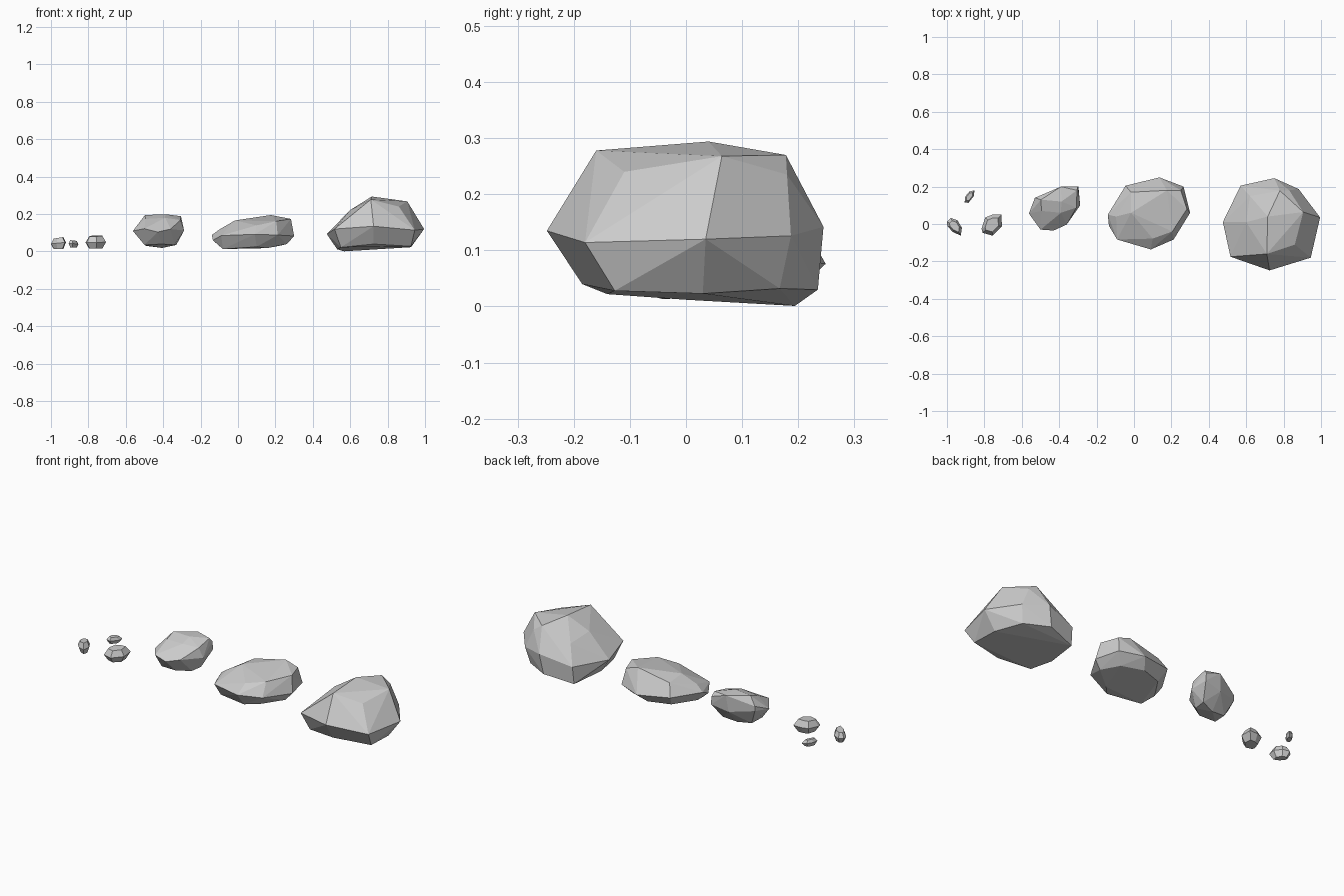
import bpy, bmesh
from math import radians


def rock(name, *rings):
    """Faceted stone: convex skin over bottom, belt, shoulder and crown points."""
    bm = bmesh.new()
    for ring in rings:
        for p in ring:
            bm.verts.new(p)
    res = bmesh.ops.convex_hull(bm, input=bm.verts[:])
    loose = [v for v in bm.verts if not v.link_faces]
    bmesh.ops.delete(bm, geom=loose, context='VERTS')
    # merge nearly flat triangles into larger facets
    bmesh.ops.dissolve_limit(bm, angle_limit=radians(4), verts=bm.verts[:], edges=bm.edges[:])
    bmesh.ops.recalc_face_normals(bm, faces=bm.faces[:])
    me = bpy.data.meshes.new(name)
    bm.to_mesh(me)
    bm.free()
    ob = bpy.data.objects.new(name, me)
    bpy.context.collection.objects.link(ob)
    return ob


def ring(outline, centre, scale, z, tilt=(0, 0)):
    """Scaled copy of an outline at height z, sloping by tilt."""
    cx, cy = centre
    return [(cx + (x - cx) * scale, cy + (y - cy) * scale,
             z + (x - cx) * tilt[0] + (y - cy) * tilt[1]) for x, y in outline]


# Large rock
rock("large_rock",
     [(.55, -.14, .022), (.725, -.185, .04), (.925, -.127, .028), (.925, .03, .023),
      (.86, .167, .032), (.73, .235, .03), (.567, .194, .001), (.53, .0, .012)],
     [(.475, .01, .093), (.516, -.175, .12), (.725, -.248, .135), (.945, -.18, .114),
      (.995, .035, .12), (.88, .187, .126), (.75, .245, .142), (.57, .205, .1)],
     [(.60, .01, .222), (.60, -.11, .20), (.86, -.11, .24), (.905, .064, .268),
      (.83, .18, .235), (.62, .15, .2)],
     [(.71, -.16, .278), (.715, .04, .294), (.78, .178, .27)])

# Flat rock
rock("flat_rock",
     [(-.08, -.04, .013), (.1, -.09, .025), (.155, -.03, .018), (.262, .05, .04),
      (.22, .16, .03), (.1, .2, .03), (-.02, .16, .03), (-.1, .04, .03)],
     [(-.14, .05, .088), (-.045, .205, .09), (.136, .249, .076), (.265, .2, .082),
      (.3, .06, .083), (.212, -.083, .088), (.09, -.136, .092), (-.09, -.083, .085),
      (-.134, -.01, .06)],
     [(-.096, .04, .12), (-.016, .17, .155), (.1, -.078, .14), (.205, -.04, .162),
      (.283, .08, .174), (.25, .18, .172)],
     [(-.016, .06, .166), (.176, .18, .195)])

# Medium rock
rock("medium_rock",
     [(-.5, .03, .035), (-.406, .02, .04), (-.34, .07, .035), (-.33, .14, .035),
      (-.406, .12, .019), (-.49, .11, .03)],
     [(-.562, .056, .11), (-.5, -.03, .122), (-.43, -.035, .104), (-.36, -.003, .12),
      (-.288, .1, .112), (-.297, .2, .12), (-.4, .19, .1), (-.53, .14, .12)],
     [(-.53, .14, .147), (-.495, .07, .174), (-.39, .06, .18), (-.308, .088, .168),
      (-.3, .2, .165)],
     [(-.497, .13, .195), (-.388, .12, .199), (-.39, .2, .195), (-.305, .18, .189)])

# Three pebbles: belt outline with shrunken base and crown
pebbles = {
    "right_pebble": ([(-.815, -.025), (-.795, .035), (-.757, .05), (-.709, .05), (-.706, -.013),
                      (-.757, -.062), (-.81, -.047)], (-.76, -.005), .05, .083, .015, (.02, .05)),
    "back_pebble": ([(-.906, .115), (-.902, .147), (-.88, .174), (-.853, .18), (-.856, .15),
                     (-.885, .113)], (-.88, .147), .042, .059, .022, (-.1, .0)),
    "left_pebble": ([(-1, .013), (-.98, .032), (-.944, .02), (-.92, -.02), (-.926, -.062),
                     (-.97, -.042), (-.998, -.01)], (-.96, -.01), .045, .073, .014, (.1, .0)),
}
for name, (outline, c, mid, top, base, tilt) in pebbles.items():
    rock(name, ring(outline, c, .65, base), ring(outline, c, 1, mid, tilt),
         ring(outline, c, .65, top, tilt))
